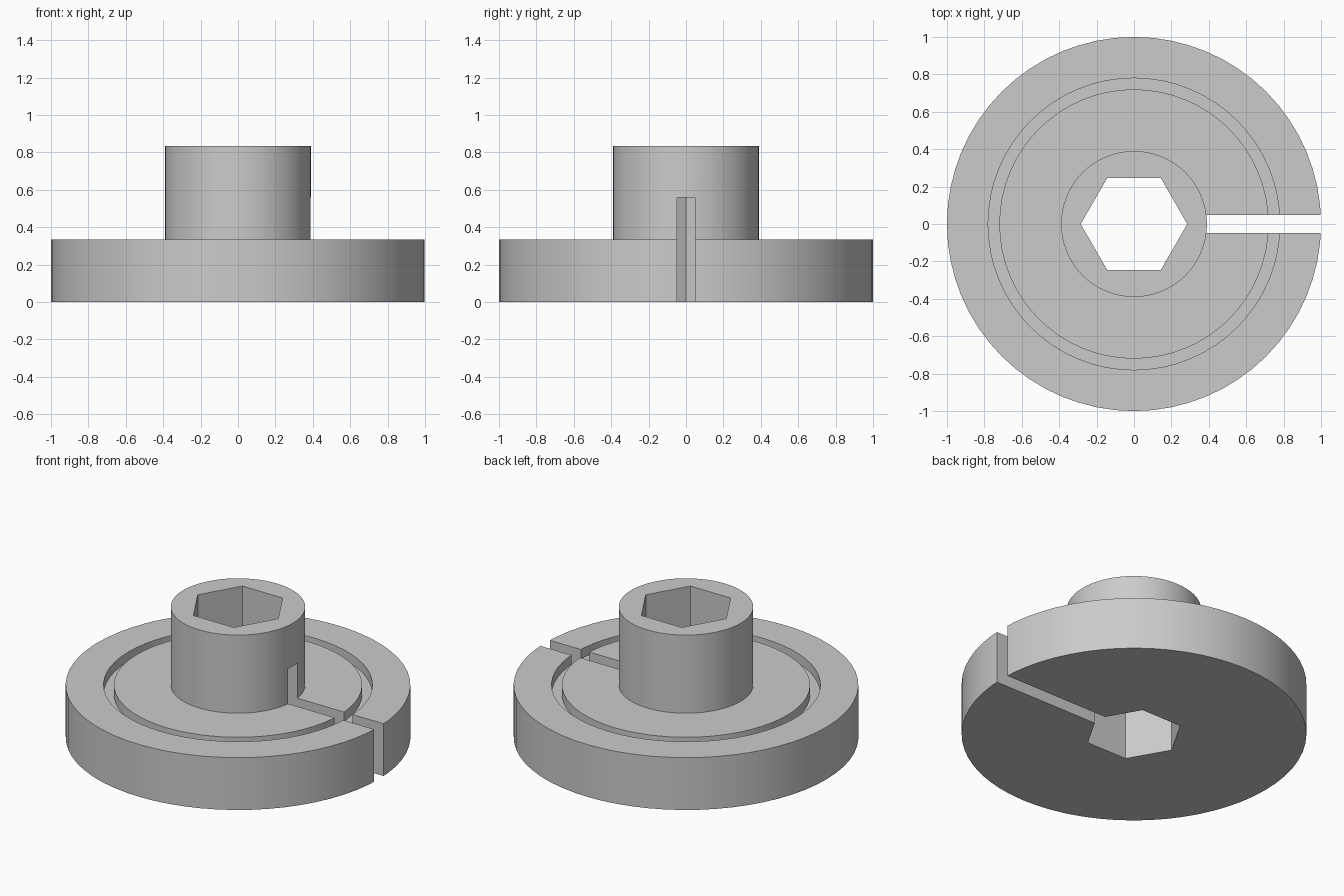
import bpy, bmesh, math
from mathutils import Matrix

cube = bpy.data.objects.get("Cube")
if cube:
    bpy.data.objects.remove(cube, do_unlink=True)

grey = bpy.data.materials.new("Plain grey")
grey.use_nodes = True
COLOUR = (0.6, 0.6, 0.6, 1.0)
grey.diffuse_color = COLOUR
grey.node_tree.nodes["Principled BSDF"].inputs["Base Color"].default_value = COLOUR

SIDES = 64
FLANGE_TOP = 0.335
HUB_TOP = 0.835
HUB_RADIUS = 0.39
GROOVE_FLOOR = FLANGE_TOP - 0.06
HEX_RADIUS = 0.285


def make_object(name, bm):
    bmesh.ops.recalc_face_normals(bm, faces=bm.faces)
    mesh = bpy.data.meshes.new(name)
    bm.to_mesh(mesh)
    bm.free()
    mesh.materials.append(grey)
    obj = bpy.data.objects.new(name, mesh)
    bpy.context.collection.objects.link(obj)
    return obj


def lathe(name, profile):
    """Solid of revolution from an (r, z) outline that starts and ends on the axis."""
    bm = bmesh.new()
    verts = [bm.verts.new((r, 0, z)) for r, z in profile]
    edges = [bm.edges.new(pair) for pair in zip(verts, verts[1:])]
    bmesh.ops.spin(bm, geom=verts + edges, cent=(0, 0, 0), axis=(0, 0, 1),
                   angle=math.tau, steps=SIDES)
    bmesh.ops.remove_doubles(bm, verts=bm.verts, dist=1e-4)
    return make_object(name, bm)


def cut(target, cutter):
    cutter.hide_render = True
    mod = target.modifiers.new(cutter.name, 'BOOLEAN')
    mod.operation = 'DIFFERENCE'
    mod.solver = 'EXACT'
    mod.object = cutter
    bpy.ops.object.select_all(action='DESELECT')
    bpy.context.view_layer.objects.active = target
    target.select_set(True)
    bpy.ops.object.modifier_apply(modifier=mod.name)
    bpy.data.objects.remove(cutter, do_unlink=True)


# Flange with ring groove and raised hub
knob = lathe("flanged_hub", [
    (0, 0), (1, 0), (1, FLANGE_TOP),
    (0.78, FLANGE_TOP), (0.78, GROOVE_FLOOR),
    (0.72, GROOVE_FLOOR), (0.72, FLANGE_TOP),
    (HUB_RADIUS, FLANGE_TOP), (HUB_RADIUS, HUB_TOP), (0, HUB_TOP),
])

# Hexagonal through bore, corners on the x axis
bm = bmesh.new()
bmesh.ops.create_cone(bm, cap_ends=True, segments=6, radius1=HEX_RADIUS,
                      radius2=HEX_RADIUS, depth=3,
                      matrix=Matrix.Rotation(math.pi / 2, 4, 'Z'))
corner = max(bm.verts, key=lambda v: v.co.x).co
bmesh.ops.rotate(bm, verts=bm.verts, cent=(0, 0, 0),
                 matrix=Matrix.Rotation(-math.atan2(corner.y, corner.x), 3, 'Z'))
cut(knob, make_object("hex_bore", bm))

# Radial slot from the bore out through the rim
bm = bmesh.new()
bmesh.ops.create_cube(bm, size=1)
bmesh.ops.scale(bm, verts=bm.verts, vec=(1.1, 0.094, 0.76))
bmesh.ops.translate(bm, verts=bm.verts, vec=(0.65, 0, 0.18))
cut(knob, make_object("radial_slot", bm))

# Smooth round walls, crisp edges
bpy.ops.object.shade_smooth_by_angle(angle=math.radians(30))
